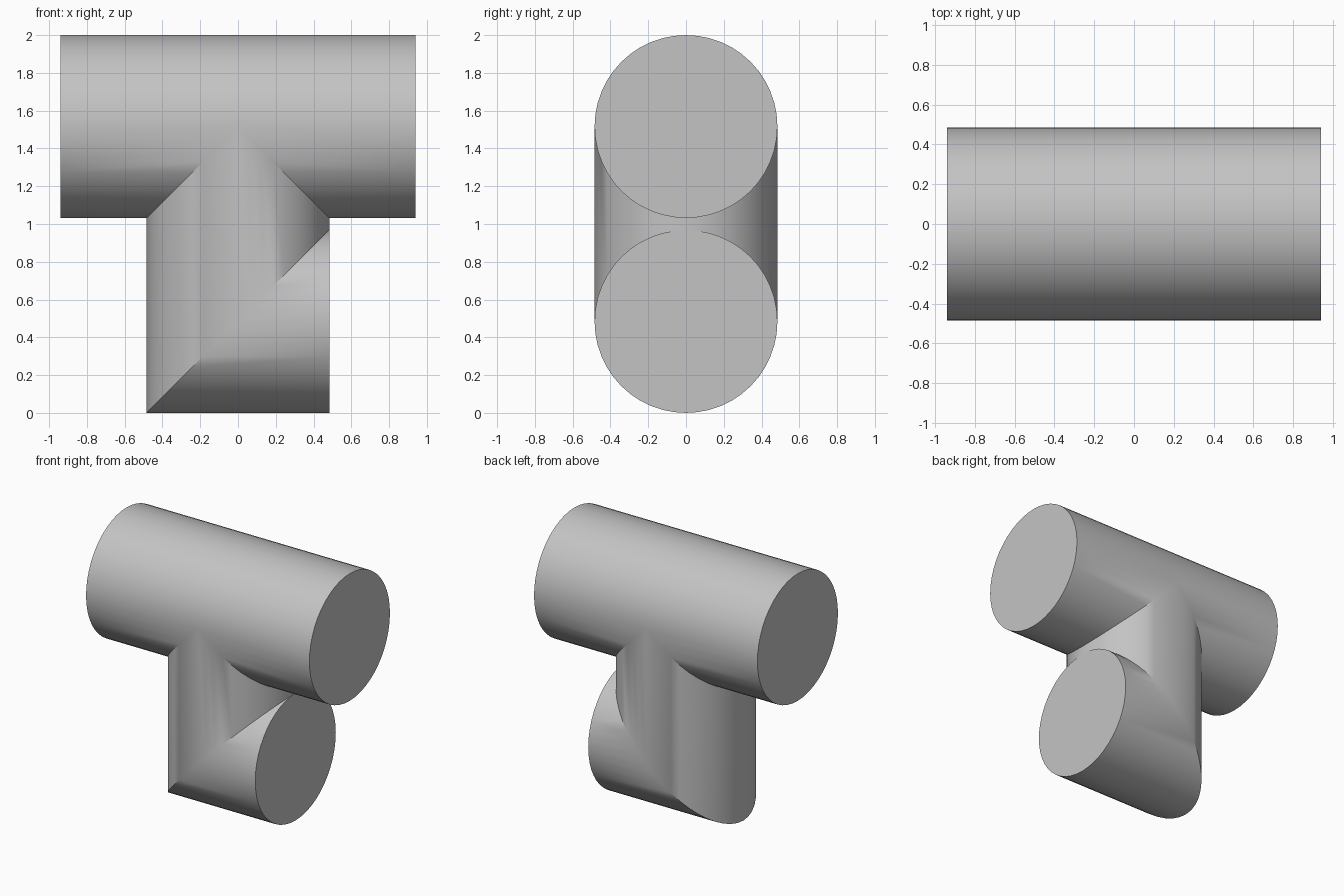
import bpy
import bmesh
import math

default_cube = bpy.data.objects.get("Cube")
if default_cube:
    bpy.data.objects.remove(default_cube, do_unlink=True)

R = 0.484          # shared pipe radius
ARM = 0.94         # half length of the top pipe
TOP_Z = 2 - R      # axis height of the top pipe
FOOT_Z = R         # axis height of the foot
SIDES = 48

grey = bpy.data.materials.new("mid grey")
grey.use_nodes = True
color = (0.55, 0.55, 0.55, 1)
grey.diffuse_color = color
grey.node_tree.nodes["Principled BSDF"].inputs["Base Color"].default_value = color

bm = bmesh.new()


def ring(point):
    """Ring of vertices, point(c, s) maps a unit circle to a position."""
    angles = [math.tau * i / SIDES for i in range(SIDES)]
    return [bm.verts.new(point(R * math.cos(a), R * math.sin(a))) for a in angles]


def loft(start, end, cap=False):
    """Wall between two rings, optionally closed at the end."""
    for i in range(SIDES):
        j = (i + 1) % SIDES
        bm.faces.new((start[i], start[j], end[j], end[i]))
    if cap:
        bm.faces.new(end)


# Top pipe: two arms, each cut along the saddle where the leg joins
for side in (-1, 1):
    saddle = ring(lambda c, s: (side * max(0, c), s, TOP_Z - c))
    outer = ring(lambda c, s: (side * ARM, s, TOP_Z - c))
    loft(saddle, outer, cap=True)

# Upright leg: from the saddle down to the mitred elbow
leg_top = ring(lambda c, s: (c, s, TOP_Z - abs(c)))
mitre = ring(lambda c, s: (c, s, FOOT_Z + c))
loft(leg_top, mitre)

# Foot: from the mitre out to its flat end
foot_end = ring(lambda c, s: (R, s, FOOT_Z + c))
loft(mitre, foot_end, cap=True)

# Weld the joints into one shell
bmesh.ops.remove_doubles(bm, verts=bm.verts[:], dist=0.0001)
bmesh.ops.recalc_face_normals(bm, faces=bm.faces[:])
mesh = bpy.data.meshes.new("pipe_fitting")
bm.to_mesh(mesh)
bm.free()
mesh.materials.append(grey)

fitting = bpy.data.objects.new("pipe_fitting", mesh)
bpy.context.collection.objects.link(fitting)
bpy.ops.object.select_all(action="DESELECT")
fitting.select_set(True)
bpy.context.view_layer.objects.active = fitting
bpy.ops.object.shade_smooth_by_angle(angle=math.radians(30))
